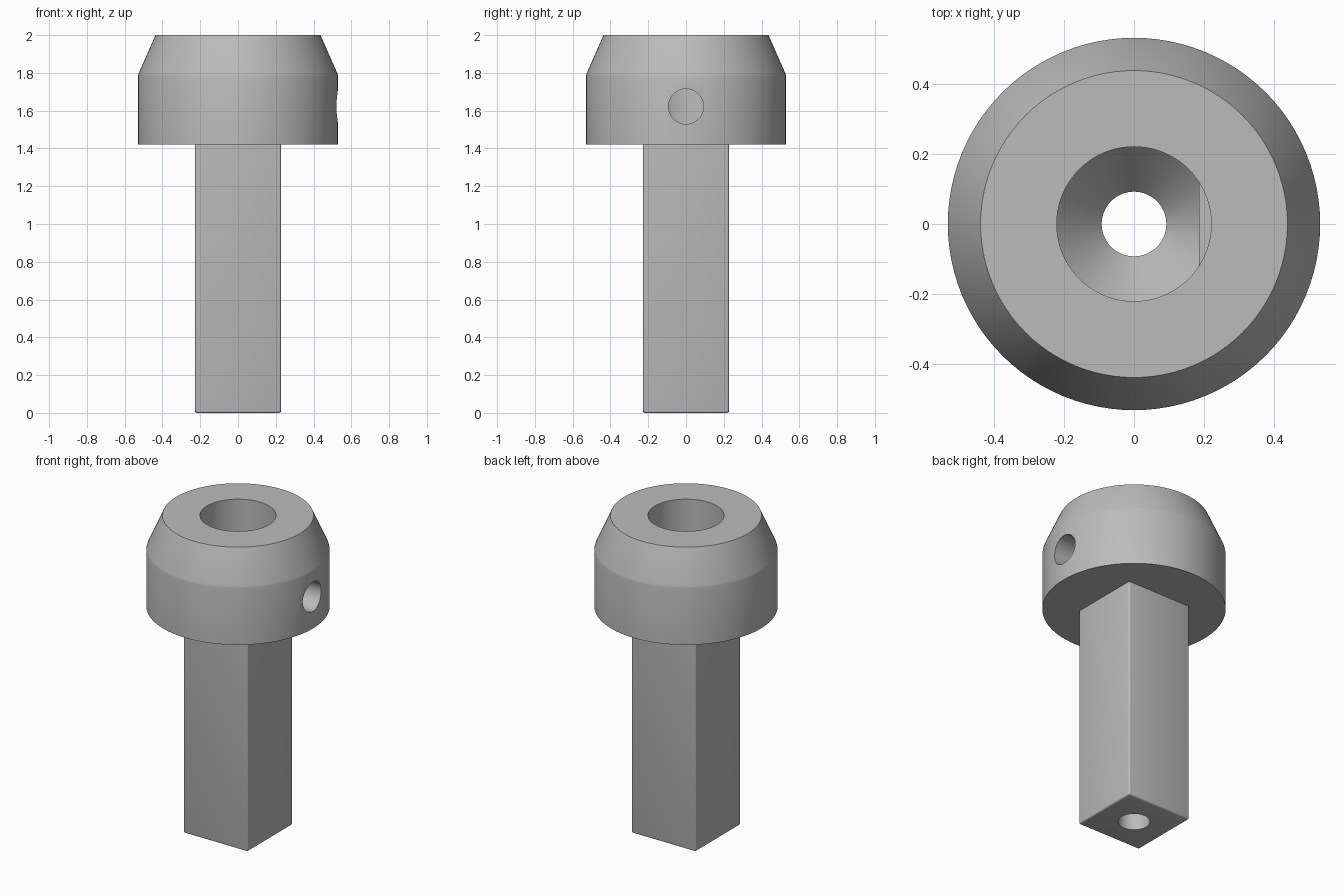
import bpy, bmesh, math
from mathutils import Matrix

cube = bpy.data.objects.get("Cube")
if cube:
    bpy.data.objects.remove(cube, do_unlink=True)

grey = bpy.data.materials.new("plain grey")
grey.use_nodes = True
COLOUR = (0.5, 0.5, 0.5, 1)
grey.diffuse_color = COLOUR
grey.node_tree.nodes["Principled BSDF"].inputs["Base Color"].default_value = COLOUR


def finish(name, bm, helper=False):
    bmesh.ops.recalc_face_normals(bm, faces=bm.faces)
    mesh = bpy.data.meshes.new(name)
    bm.to_mesh(mesh)
    bm.free()
    mesh.materials.append(grey)
    ob = bpy.data.objects.new(name, mesh)
    bpy.context.collection.objects.link(ob)
    ob.hide_render = helper
    return ob


def turned(name, profile, helper=False, sides=96):
    """Solid of revolution from (radius, z) points, capped at both ends."""
    bm = bmesh.new()
    rings = [[bm.verts.new((r * math.cos(math.tau * i / sides),
                            r * math.sin(math.tau * i / sides), z))
              for i in range(sides)] for r, z in profile]
    for low, high in zip(rings, rings[1:]):
        for i in range(sides):
            j = (i + 1) % sides
            bm.faces.new((low[i], low[j], high[j], high[i]))
    bm.faces.new(rings[0])
    bm.faces.new(rings[-1])
    return finish(name, bm, helper)


def block(name, low, high, helper=False):
    bm = bmesh.new()
    size = [b - a for a, b in zip(low, high)]
    centre = [(a + b) / 2 for a, b in zip(low, high)]
    bmesh.ops.create_cube(bm, size=1, matrix=Matrix.Translation(centre) @ Matrix.Diagonal((*size, 1)))
    return finish(name, bm, helper)


def apply_modifiers(ob):
    bpy.context.view_layer.update()
    evaluated = ob.evaluated_get(bpy.context.evaluated_depsgraph_get())
    ob.data = bpy.data.meshes.new_from_object(evaluated)
    ob.modifiers.clear()


def combine(ob, other, operation):
    mod = ob.modifiers.new(operation.lower(), "BOOLEAN")
    mod.operation, mod.object, mod.solver = operation, other, "EXACT"
    apply_modifiers(ob)
    bpy.data.objects.remove(other, do_unlink=True)


# Round head with a tapered top
body = turned("socket_head_and_square_shaft",
              [(0.53, 1.42), (0.53, 1.78), (0.527, 1.795), (0.437, 2.0)])

# Square shaft with softened edges
shaft = block("square_shaft", (-0.228, -0.228, 0), (0.228, 0.228, 1.6))
bevel = shaft.modifiers.new("soft_edges", "BEVEL")
bevel.width, bevel.segments = 0.012, 3
apply_modifiers(shaft)
combine(body, shaft, "UNION")

# Stepped bore: D-shaped socket, cone, narrow through hole
bore = turned("bore_cutter",
              [(0.092, -0.2), (0.092, 1.29), (0.22, 1.44), (0.22, 2.2)], True)
flat = block("flat_cutter", (0.185, -0.4, 1.0), (0.5, 0.4, 1.78), True)
combine(bore, flat, "DIFFERENCE")
combine(body, bore, "DIFFERENCE")

# Set screw hole through the +x wall
bm = bmesh.new()
bmesh.ops.create_cone(bm, cap_ends=True, segments=48, radius1=0.093, radius2=0.093, depth=0.7,
                      matrix=Matrix.Translation((0.4, 0, 1.622)) @ Matrix.Rotation(math.pi / 2, 4, "Y"))
combine(body, finish("screw_hole_cutter", bm, True), "DIFFERENCE")

# Smooth the round faces, keep the hard edges
bpy.ops.object.select_all(action="DESELECT")
body.select_set(True)
bpy.context.view_layer.objects.active = body
bpy.ops.object.shade_smooth_by_angle(angle=math.radians(28))
